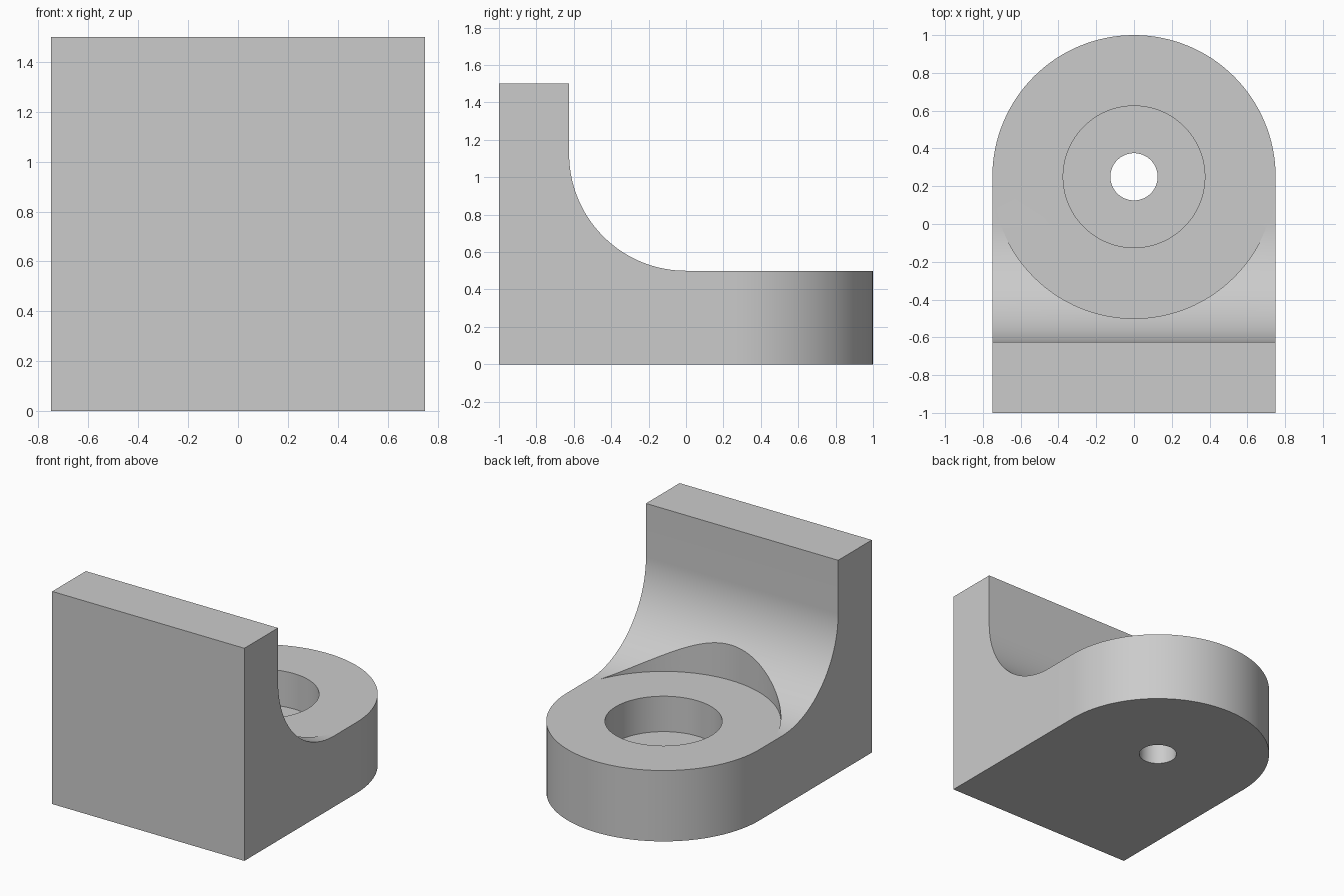
import bpy, bmesh, math
from mathutils import Vector

cube = bpy.data.objects.get("Cube")
if cube:
    bpy.data.objects.remove(cube, do_unlink=True)

GREY = (0.6, 0.6, 0.6, 1)
grey = bpy.data.materials.new("plain grey")
grey.use_nodes = True
grey.diffuse_color = GREY
grey.node_tree.nodes["Principled BSDF"].inputs["Base Color"].default_value = GREY

HALF, AXIS_Y, BASE = 0.75, 0.25, 0.5      # half width, bore axis, base height
WALL_Y, FILLET = -0.625, 0.625            # wall back face, fillet radius


def arc(cx, cy, r, start, end, steps):
    angles = [math.radians(start + (end - start) * i / steps) for i in range(steps + 1)]
    return [(cx + r * math.cos(a), cy + r * math.sin(a)) for a in angles]


def prism(name, points, direction):
    """Extrude a closed outline along a direction."""
    bm = bmesh.new()
    face = bm.faces.new([bm.verts.new(p) for p in points])
    new = bmesh.ops.extrude_face_region(bm, geom=[face])["geom"]
    verts = [v for v in new if isinstance(v, bmesh.types.BMVert)]
    bmesh.ops.translate(bm, verts=verts, vec=Vector(direction))
    bmesh.ops.recalc_face_normals(bm, faces=bm.faces)
    mesh = bpy.data.meshes.new(name)
    bm.to_mesh(mesh)
    bm.free()
    mesh.materials.append(grey)
    obj = bpy.data.objects.new(name, mesh)
    bpy.context.collection.objects.link(obj)
    return obj


def boolean(body, cutter, operation):
    cutter.hide_render = True
    mod = body.modifiers.new(cutter.name, "BOOLEAN")
    mod.operation, mod.solver, mod.object = operation, "EXACT", cutter
    bpy.ops.object.modifier_apply(modifier=mod.name)
    bpy.data.objects.remove(cutter, do_unlink=True)


def bore(name, radius, z):
    ring = arc(0, AXIS_Y, radius, 0, 360, 128)[:-1]
    return prism(name, [(x, y, z) for x, y in ring], (0, 0, 2))


# Plan outline with a rounded back end
plan = [(-HALF, -1), (HALF, -1)] + arc(0, AXIS_Y, HALF, 0, 180, 64)
bracket = prism("bracket", [(x, y, 0) for x, y in plan], (0, 0, 1.5))
bpy.context.view_layer.objects.active = bracket
bracket.select_set(True)

# Space behind the wall, above the base, with the concave fillet
space = arc(WALL_Y + FILLET, BASE + FILLET, FILLET, 180, 270, 48)
space += [(1.2, BASE), (1.2, 2), (WALL_Y, 2)]
boolean(bracket, prism("wall_space", [(-1, y, z) for y, z in space], (2, 0, 0)), "DIFFERENCE")

# Round seat cut into the fillet, counterbore and through hole
boolean(bracket, bore("seat_cutter", HALF, BASE), "DIFFERENCE")
boolean(bracket, bore("counterbore_cutter", 0.375, 0.25), "DIFFERENCE")
boolean(bracket, bore("hole_cutter", 0.125, -0.5), "DIFFERENCE")

bpy.ops.object.shade_smooth_by_angle(angle=math.radians(30))
